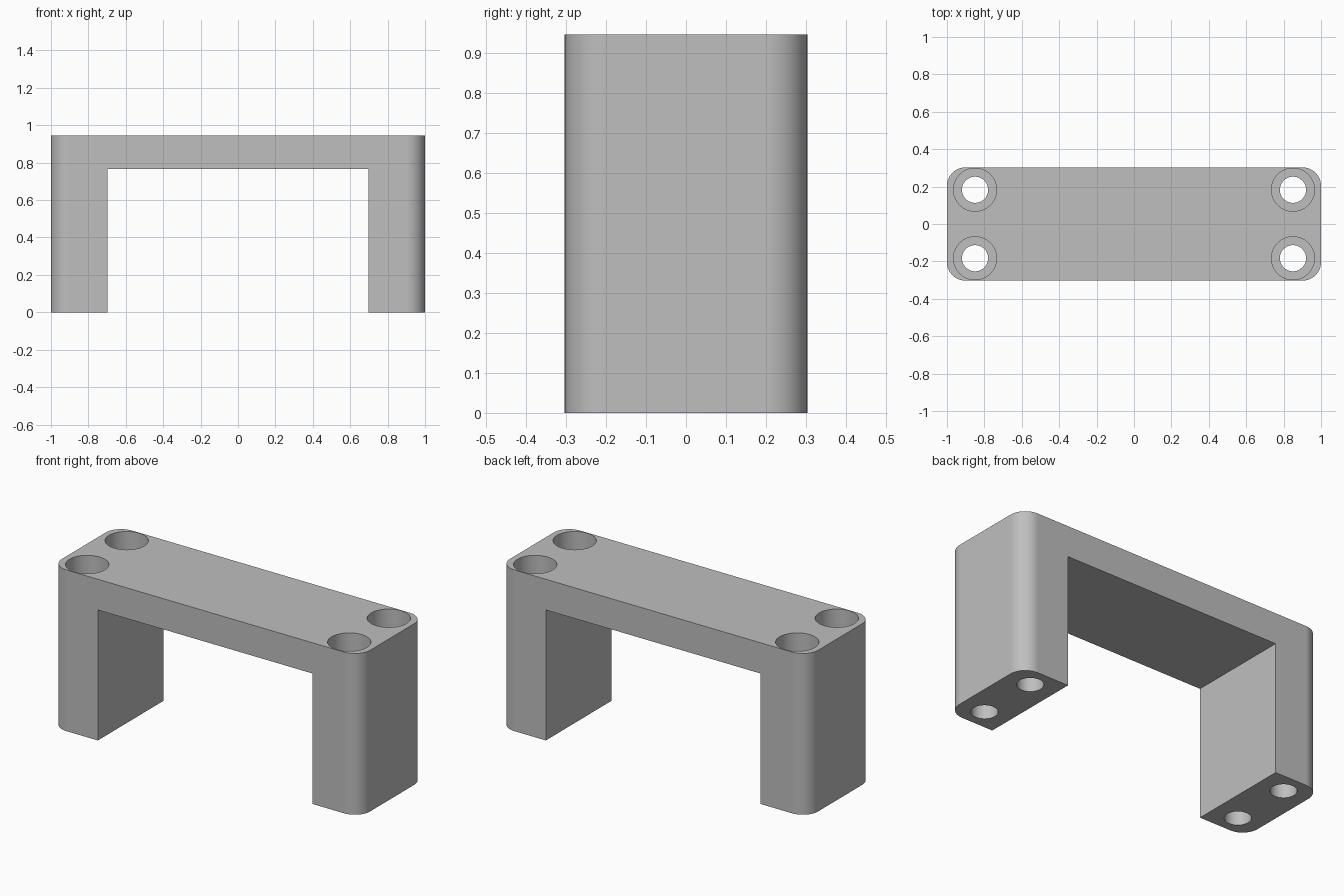
import bpy, bmesh, math

if "Cube" in bpy.data.objects:
    bpy.data.objects.remove(bpy.data.objects["Cube"])

HALF_X, HALF_Y, HEIGHT = 1.0, 0.303, 0.945
RADIUS = 0.10                     # vertical corner rounding
OPEN_X, OPEN_Z = 0.697, 0.765     # opening between the legs
HOLE_X, HOLE_Y = 0.85, 0.183
HOLE_R, BORE_R, BORE_DEPTH = 0.07, 0.115, 0.14


def prism(name, points, z0, z1):
    """Extrude a flat outline from z0 up to z1."""
    bm = bmesh.new()
    face = bm.faces.new([bm.verts.new((x, y, z0)) for x, y in points])
    ext = bmesh.ops.extrude_face_region(bm, geom=[face])
    for g in ext["geom"]:
        if isinstance(g, bmesh.types.BMVert):
            g.co.z = z1
    bmesh.ops.recalc_face_normals(bm, faces=bm.faces)
    mesh = bpy.data.meshes.new(name)
    bm.to_mesh(mesh)
    bm.free()
    obj = bpy.data.objects.new(name, mesh)
    bpy.context.collection.objects.link(obj)
    return obj


def arc(cx, cy, r, start, sweep, n):
    return [(cx + r * math.cos(start + sweep * i / n),
             cy + r * math.sin(start + sweep * i / n)) for i in range(n + 1)]


def cut(target, cutter):
    """Subtract the cutter and remove it."""
    mod = target.modifiers.new("cut", 'BOOLEAN')
    mod.operation, mod.solver, mod.object = 'DIFFERENCE', 'EXACT', cutter
    bpy.context.view_layer.objects.active = target
    bpy.ops.object.modifier_apply(modifier=mod.name)
    bpy.data.objects.remove(cutter)


# Rounded block
outline = []
for i, (sx, sy) in enumerate([(1, 1), (-1, 1), (-1, -1), (1, -1)]):
    outline += arc(sx * (HALF_X - RADIUS), sy * (HALF_Y - RADIUS), RADIUS,
                   i * math.pi / 2, math.pi / 2, 16)
bracket = prism("bridge_bracket", outline, 0, HEIGHT)

# Opening under the bridge
cut(bracket, prism("opening_cutter", [(-OPEN_X, -0.5), (OPEN_X, -0.5),
                                      (OPEN_X, 0.5), (-OPEN_X, 0.5)], -0.1, OPEN_Z))

# Counterbored screw holes down through the legs
for sx in (-1, 1):
    for sy in (-1, 1):
        for r, z0 in ((BORE_R, HEIGHT - BORE_DEPTH), (HOLE_R, -0.1)):
            circle = arc(sx * HOLE_X, sy * HOLE_Y, r, 0, 2 * math.pi, 64)[:-1]
            cut(bracket, prism("hole_cutter", circle, z0, HEIGHT + 0.1))

# Plain grey finish
grey = bpy.data.materials.new("grey")
grey.diffuse_color = (0.52, 0.52, 0.52, 1)
grey.use_nodes = True
grey.node_tree.nodes["Principled BSDF"].inputs["Base Color"].default_value = grey.diffuse_color
bracket.data.materials.clear()
bracket.data.materials.append(grey)
for p in bracket.data.polygons:
    p.material_index = 0

# Smooth rounds, crisp edges, flat large faces
bpy.ops.object.select_all(action='DESELECT')
bracket.select_set(True)
bpy.context.view_layer.objects.active = bracket
bpy.ops.object.shade_smooth_by_angle(angle=math.radians(30))
weighted = bracket.modifiers.new("weighted_normals", 'WEIGHTED_NORMAL')
weighted.keep_sharp = True
